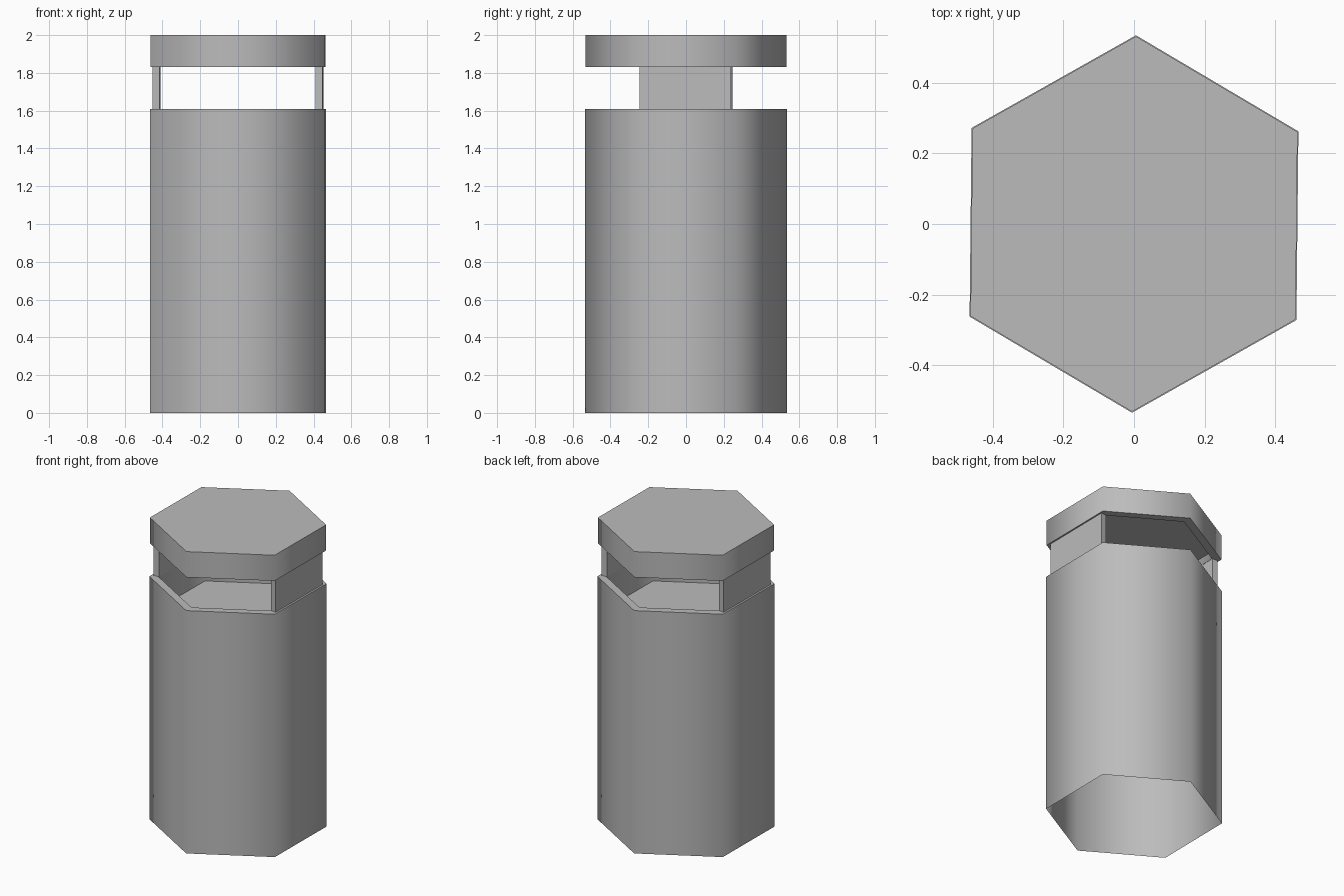
import bpy, bmesh
from math import cos, sin, pi, radians

cube = bpy.data.objects.get("Cube")
if cube:
    bpy.data.objects.remove(cube, do_unlink=True)

TURN = radians(-0.6)   # whole bin stands very slightly turned

grey = bpy.data.materials.new("grey metal")
grey.use_nodes = True
grey.diffuse_color = (0.5, 0.5, 0.5, 1)
grey.node_tree.nodes["Principled BSDF"].inputs["Base Color"].default_value = (0.5, 0.5, 0.5, 1)


def finish(name, bm):
    mesh = bpy.data.meshes.new(name)
    bm.to_mesh(mesh)
    bm.free()
    obj = bpy.data.objects.new(name, mesh)
    bpy.context.collection.objects.link(obj)
    mesh.materials.append(grey)
    bpy.ops.object.select_all(action='DESELECT')
    obj.select_set(True)
    bpy.context.view_layer.objects.active = obj
    bpy.ops.object.shade_smooth_by_angle(angle=radians(70))
    return obj


def hex_loft(name, rings, cap_start):
    """Skin hexagons given as (radius, height); the last one is closed."""
    bm = bmesh.new()
    loops = []
    for r, z in rings:
        angles = [pi / 6 + TURN + i * pi / 3 for i in range(6)]
        loops.append([bm.verts.new((r * cos(a), r * sin(a), z)) for a in angles])
    for a, b in zip(loops, loops[1:]):
        for j in range(6):
            k = (j + 1) % 6
            bm.faces.new((a[j], a[k], b[k], b[j]))
    bm.faces.new(loops[-1])
    if cap_start:
        bm.faces.new(loops[0][::-1])
    return finish(name, bm)


# Body: open underneath, with a rim and a sunken tray on top
hex_loft("bin_body", [(0.535, 0), (0.535, 1.61), (0.48, 1.61), (0.48, 1.4)], False)

# Lid: hollowed slightly underneath
hex_loft("bin_lid", [(0.475, 1.88), (0.475, 1.83), (0.532, 1.83), (0.532, 2.0)], True)

# Two side panels holding the lid up, ends narrowing a little outward
for side, name in ((1, "left_panel"), (-1, "right_panel")):
    bm = bmesh.new()
    bmesh.ops.create_cube(bm, size=1)
    for v in bm.verts:
        outer = v.co.x > 0
        v.co.x = 0.451 if outer else 0.413
        v.co.y *= 0.484 if outer else 0.476
        v.co.z = 1.83 if v.co.z > 0 else 1.61
    panel = finish(name, bm)
    panel.rotation_euler.z = TURN + (0 if side > 0 else pi)
